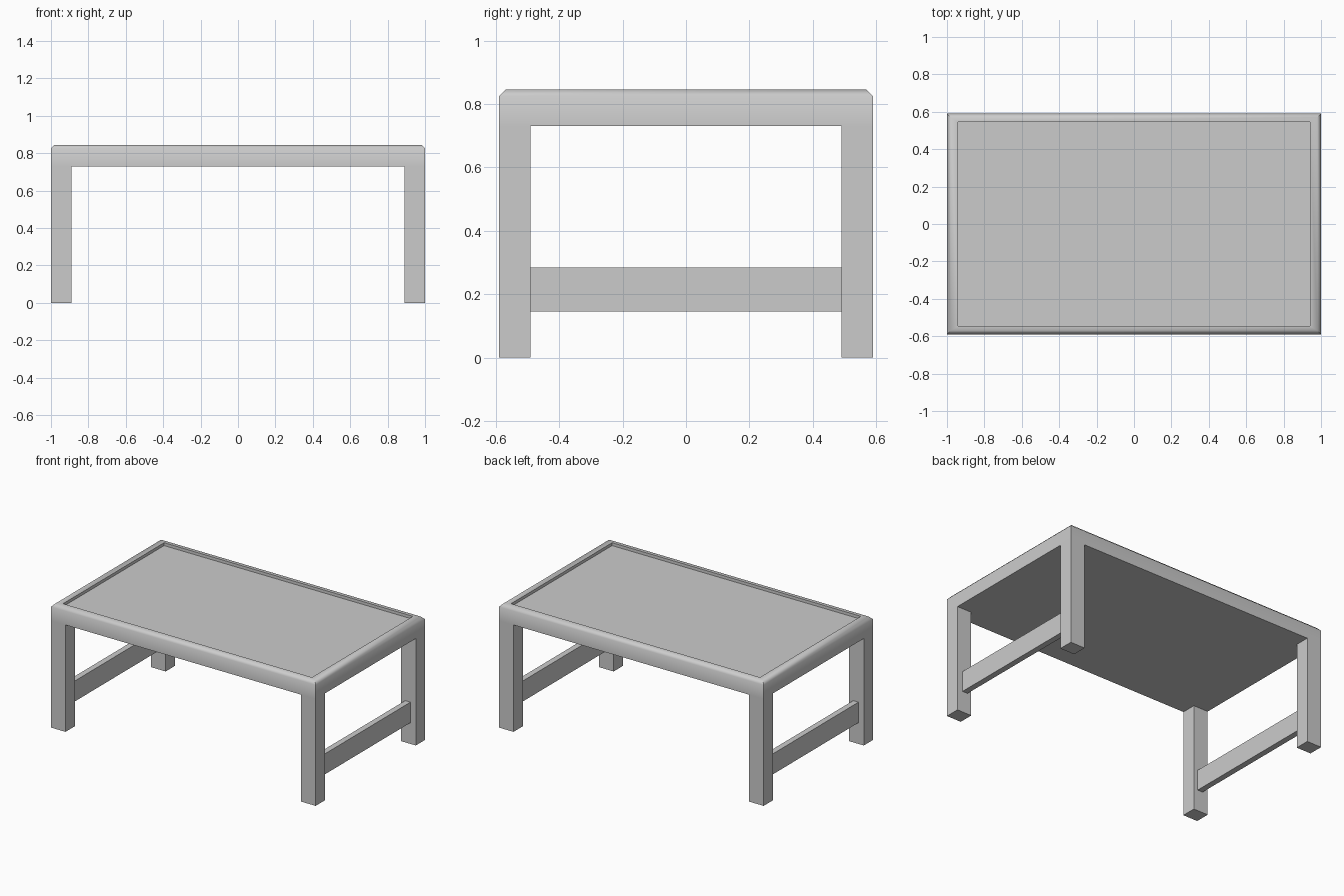
import bpy
import bmesh
import math

cube = bpy.data.objects.get("Cube")
if cube:
    bpy.data.objects.remove(cube, do_unlink=True)

HALF_X, HALF_Y = 1.0, 0.59
UNDERSIDE, TOP = 0.73, 0.845

grey = bpy.data.materials.new("plain_grey")
grey.use_nodes = True
grey.diffuse_color = (0.6, 0.6, 0.6, 1)
grey.node_tree.nodes["Principled BSDF"].inputs["Base Color"].default_value = (0.6, 0.6, 0.6, 1)


def add_object(name, bm):
    bmesh.ops.recalc_face_normals(bm, faces=bm.faces[:])
    mesh = bpy.data.meshes.new(name)
    bm.to_mesh(mesh)
    bm.free()
    mesh.materials.append(grey)
    obj = bpy.data.objects.new(name, mesh)
    bpy.context.collection.objects.link(obj)
    return obj


def add_box(name, low, high):
    bm = bmesh.new()
    bmesh.ops.create_cube(bm, size=1)
    for v in bm.verts:
        v.co = [(a + b) / 2 + c * (b - a) for a, b, c in zip(low, high, v.co)]
    return add_object(name, bm)


# Tabletop: rectangular rings form the rim, softened edge and sunken panel
bm = bmesh.new()
rings = []
for inset_x, inset_y, z in [(0, 0, UNDERSIDE), (0, 0, TOP - 0.02), (0.02, 0.02, TOP),
                            (0.06, 0.045, TOP), (0.06, 0.045, TOP - 0.02)]:
    x, y = HALF_X - inset_x, HALF_Y - inset_y
    rings.append([bm.verts.new(p) for p in [(-x, -y, z), (x, -y, z), (x, y, z), (-x, y, z)]])
for a, b in zip(rings, rings[1:]):
    for i in range(4):
        j = (i + 1) % 4
        bm.faces.new([a[i], a[j], b[j], b[i]])
bm.faces.new(rings[0])
bm.faces.new(rings[-1])
tabletop = add_object("tabletop", bm)
bpy.ops.object.select_all(action='DESELECT')
tabletop.select_set(True)
bpy.context.view_layer.objects.active = tabletop
bpy.ops.object.shade_smooth_by_angle(angle=math.radians(55))

# Legs flush with the outer corners, with a side rail between each pair
LEG_X, LEG_Y = 0.11, 0.10
for side, sx in (("left", 1), ("right", -1)):
    x0, x1 = sorted((sx * (HALF_X - LEG_X), sx * HALF_X))
    for end, sy in (("front", -1), ("back", 1)):
        y0, y1 = sorted((sy * (HALF_Y - LEG_Y), sy * HALF_Y))
        add_box(f"{end}_{side}_leg", (x0, y0, 0), (x1, y1, UNDERSIDE))
    mid = sx * 0.94
    reach = HALF_Y - LEG_Y
    add_box(f"{side}_side_rail", (mid - 0.02, -reach, 0.145), (mid + 0.02, reach, 0.285))
